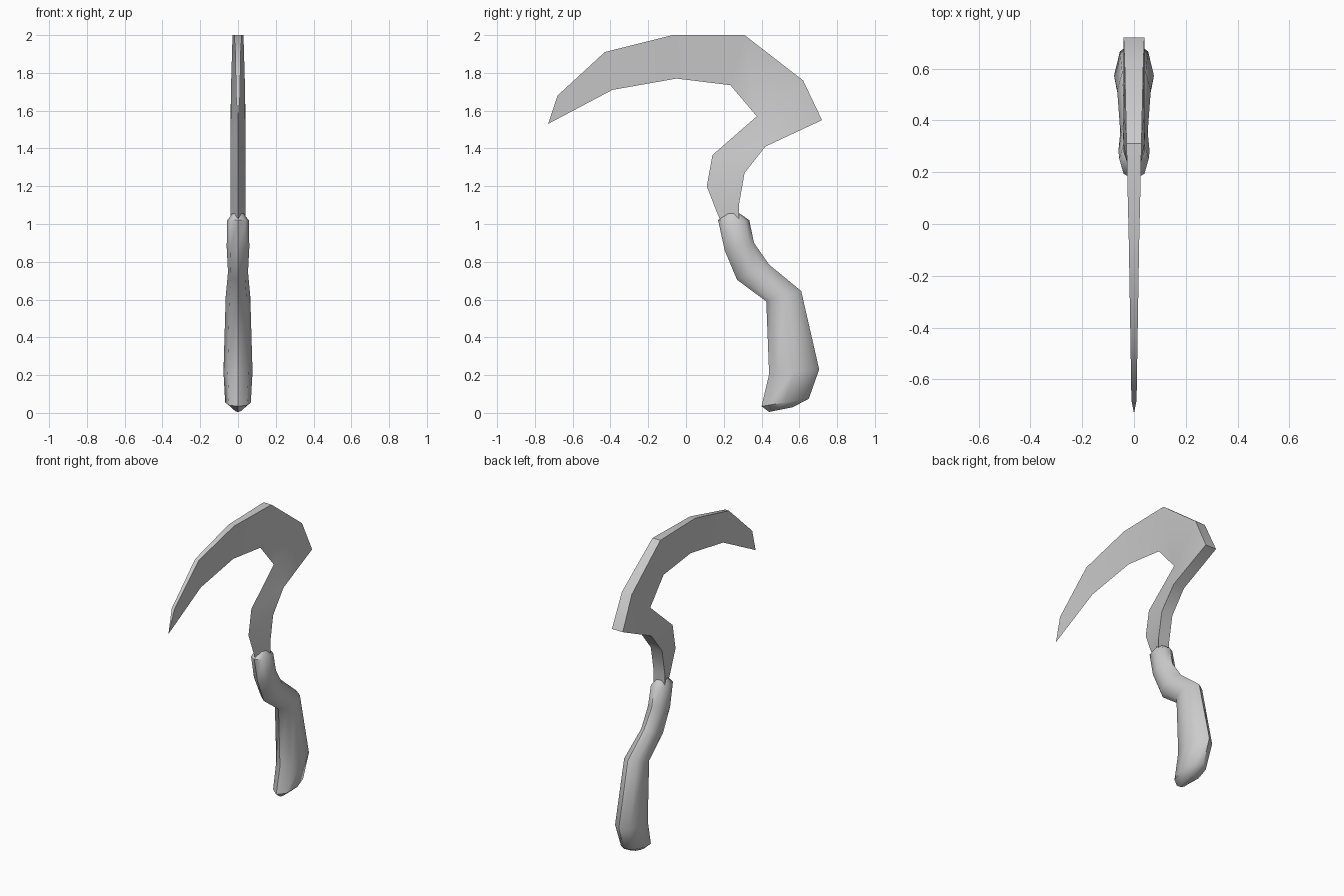
import bpy, bmesh, math
from mathutils import Vector

cube = bpy.data.objects.get("Cube")
if cube:
    bpy.data.objects.remove(cube, do_unlink=True)

grey = bpy.data.materials.new("plain grey")
grey.use_nodes = True
colour = (0.6, 0.6, 0.6, 1)
grey.diffuse_color = colour
grey.node_tree.nodes["Principled BSDF"].inputs["Base Color"].default_value = colour


def finish(bm, name, angle):
    bmesh.ops.recalc_face_normals(bm, faces=bm.faces)
    mesh = bpy.data.meshes.new(name)
    bm.to_mesh(mesh)
    bm.free()
    obj = bpy.data.objects.new(name, mesh)
    bpy.context.collection.objects.link(obj)
    mesh.materials.append(grey)
    bpy.ops.object.select_all(action='DESELECT')
    obj.select_set(True)
    bpy.context.view_layer.objects.active = obj
    bpy.ops.object.shade_smooth_by_angle(angle=math.radians(angle))
    return obj


# Blade: wedge sections, (spine y, z, half width, cutting edge y, z)
sections = [
    (-.68, 1.68, .010, -.73, 1.53),
    (-.43, 1.91, .014, -.39, 1.71),
    (-.07, 2.00, .020, -.05, 1.77),
    (.31, 2.00, .029, .235, 1.735),
    (.62, 1.76, .036, .375, 1.57),
    (.42, 1.41, .040, .14, 1.365),
    (.31, 1.27, .041, .11, 1.20),
    (.28, 1.10, .041, .16, 1.07),
    (.28, 1.00, .041, .19, 1.00),
]
SPUR_AT = 4
bm = bmesh.new()
rows = [(bm.verts.new((-w, y, z)), bm.verts.new((w, y, z)), bm.verts.new((0, ey, ez)))
        for y, z, w, ey, ez in sections]
for i, (a, b) in enumerate(zip(rows, rows[1:])):
    for j, k in ((0, 2), (1, 2)):
        if i == SPUR_AT:      # fan around the inner corner
            bm.faces.new((a[j], b[j], a[k]))
            bm.faces.new((b[j], b[k], a[k]))
        else:
            bm.faces.new((a[j], b[j], b[k], a[k]))
    if i != SPUR_AT:
        bm.faces.new((a[0], a[1], b[1], b[0]))
bm.faces.new(rows[0])
bm.faces.new(rows[-1])

# Pointed spur behind the bend
top, low = rows[SPUR_AT], rows[SPUR_AT + 1]
spur = [bm.verts.new((x, .72, 1.55)) for x in (-.04, .04)]
for j in range(2):
    bm.faces.new((top[j], spur[j], low[j]))
for row in (top, low):
    bm.faces.new((row[0], row[1], spur[1], spur[0]))
finish(bm, "blade", 30)

# Handle: lofted rings, (front y, z, back y, z, half width)
rings = [
    (.215, 1.055, .285, 1.055, .030),
    (.17, 1.02, .335, 1.02, .057),
    (.205, .86, .36, .90, .060),
    (.27, .705, .44, .785, .053),
    (.425, .59, .61, .645, .065),
    (.44, .205, .705, .23, .077),
    (.40, .035, .65, .075, .068),
    (.44, .005, .565, .03, .020),
]
SIDES = 8
bm = bmesh.new()
loops = []
for fy, fz, by, bz, w in rings:
    front, back = Vector((0, fy, fz)), Vector((0, by, bz))
    mid, half = (front + back) / 2, (back - front) / 2
    turn = [math.tau * s / SIDES for s in range(SIDES)]
    loops.append([bm.verts.new(mid + half * math.cos(t) + Vector((w * math.sin(t), 0, 0)))
                  for t in turn])
for a, b in zip(loops, loops[1:]):
    for s in range(SIDES):
        n = (s + 1) % SIDES
        bm.faces.new((a[s], a[n], b[n], b[s]))
bm.faces.new(loops[-1])

# Slightly sunken socket around the blade root
centre = bm.verts.new((0, .25, 1.03))
for s in range(SIDES):
    bm.faces.new((loops[0][s], loops[0][(s + 1) % SIDES], centre))
finish(bm, "handle", 50)
